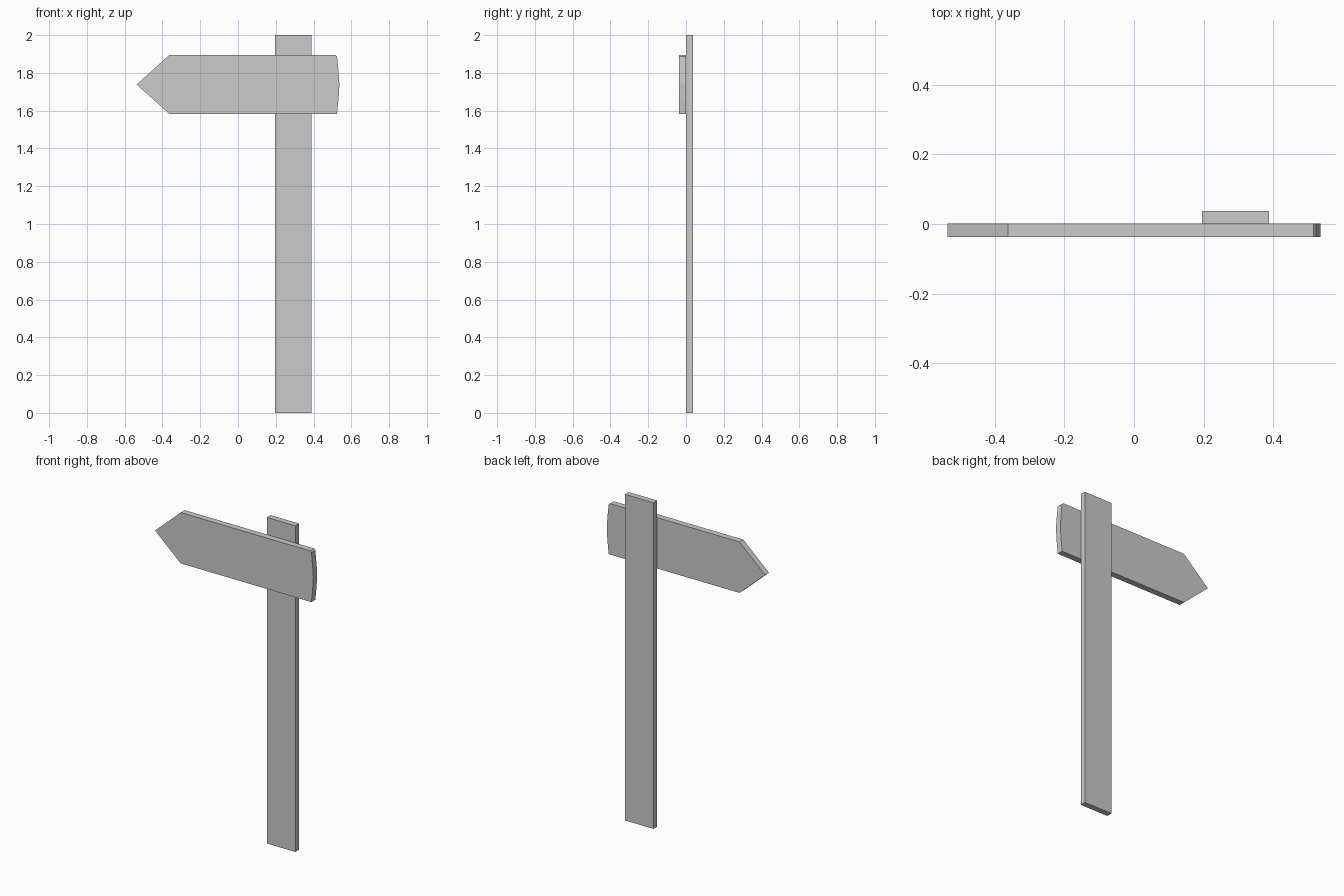
import bpy, bmesh

if "Cube" in bpy.data.objects:
    bpy.data.objects.remove(bpy.data.objects["Cube"])


def board(name, outline, y_front, y_back):
    """Extrude an x/z outline (counter-clockwise from the front) along y."""
    bm = bmesh.new()
    face = bm.faces.new([bm.verts.new((x, y_front, z)) for x, z in outline])
    ext = bmesh.ops.extrude_face_region(bm, geom=[face], use_keep_orig=True)
    verts = [g for g in ext["geom"] if isinstance(g, bmesh.types.BMVert)]
    bmesh.ops.translate(bm, verts=verts, vec=(0, y_back - y_front, 0))
    bmesh.ops.recalc_face_normals(bm, faces=bm.faces)
    mesh = bpy.data.meshes.new(name)
    bm.to_mesh(mesh)
    bm.free()
    obj = bpy.data.objects.new(name, mesh)
    bpy.context.collection.objects.link(obj)
    return obj


# upright plank
board("post", [(0.195, 0), (0.388, 0), (0.388, 2), (0.195, 2)], 0.001, 0.037)

# arrow board: point on the left, slightly bowed end on the right
board("arrow_sign", [
    (-0.537, 1.738), (-0.363, 1.583), (0.524, 1.583),
    (0.532, 1.66), (0.537, 1.738), (0.532, 1.81),
    (0.524, 1.886), (0.516, 1.895), (-0.363, 1.895),
], -0.037, 0.001)
